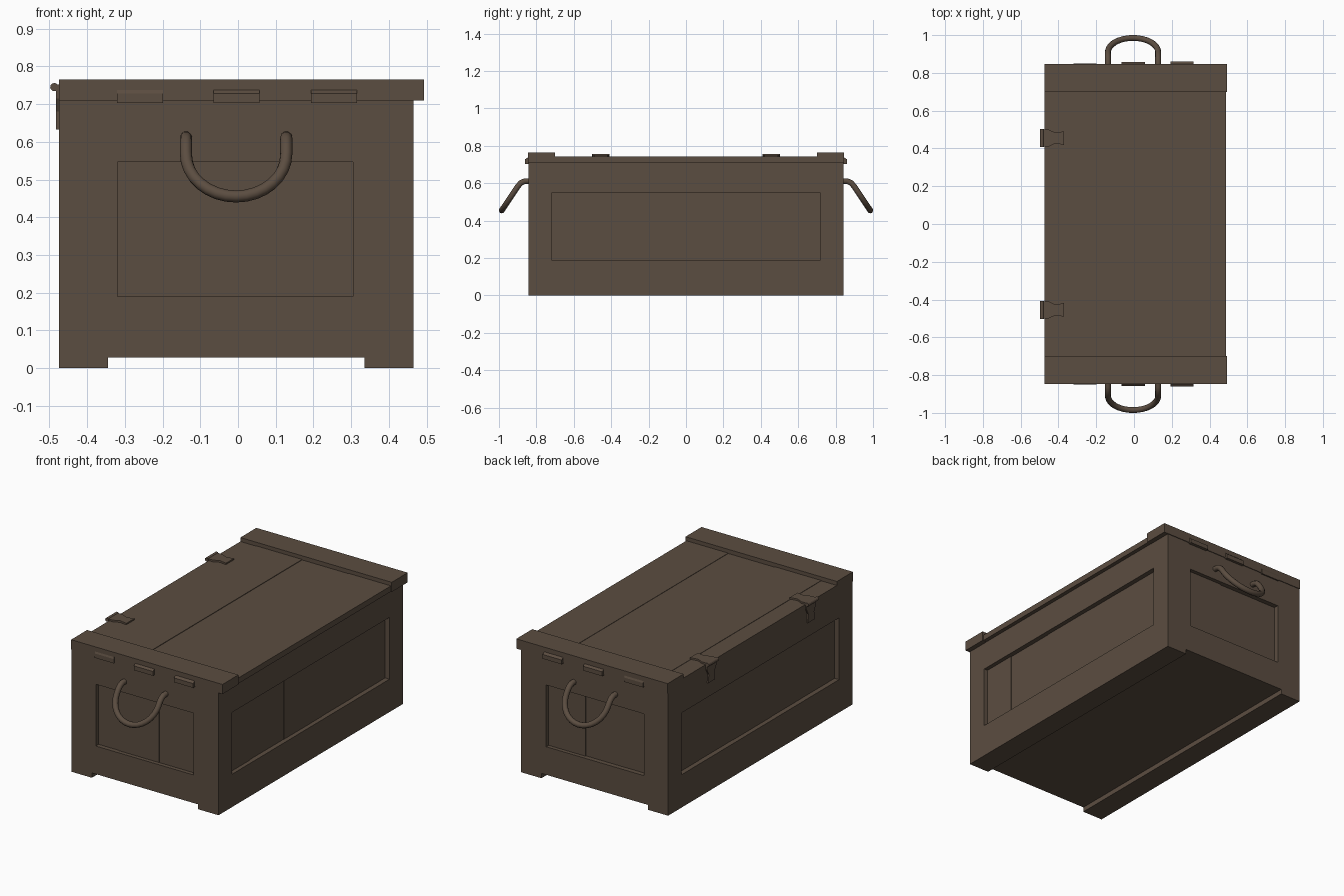
import bpy, bmesh, math, random
from mathutils import Vector

if "Cube" in bpy.data.objects:
    bpy.data.objects.remove(bpy.data.objects["Cube"])

random.seed(4)
wood = bpy.data.materials.new("dark brown wood")
wood.diffuse_color = (0.105, 0.074, 0.052, 1)
wood.use_nodes = True
wood.node_tree.nodes["Principled BSDF"].inputs["Base Color"].default_value = wood.diffuse_color


def finish(name, bm, mat=wood):
    bmesh.ops.recalc_face_normals(bm, faces=bm.faces)
    me = bpy.data.meshes.new(name)
    bm.to_mesh(me)
    bm.free()
    me.materials.append(mat)
    ob = bpy.data.objects.new(name, me)
    bpy.context.collection.objects.link(ob)
    return ob


def prism(name, pts, vec):
    """Extrude a flat polygon along a vector."""
    bm = bmesh.new()
    f = bm.faces.new([bm.verts.new(p) for p in pts])
    r = bmesh.ops.extrude_face_region(bm, geom=[f], use_keep_orig=True)
    vs = [g for g in r["geom"] if isinstance(g, bmesh.types.BMVert)]
    bmesh.ops.translate(bm, verts=vs, vec=vec)
    return finish(name, bm)


def box(name, x, y, z):
    pts = [(x[0], y[0], z[0]), (x[1], y[0], z[0]), (x[1], y[1], z[0]), (x[0], y[1], z[0])]
    return prism(name, pts, (0, 0, z[1] - z[0]))


# Body with two runners along the bottom
X0, X1, Y = -0.475, 0.465, 0.842
PZ = (0.19, 0.547)      # panel opening height
D = 0.032               # recess depth
profile = [(X0, 0), (-0.345, 0), (-0.345, 0.028), (0.335, 0.028),
           (0.335, 0), (X1, 0), (X1, 0.712), (X0, 0.712)]
body = prism("crate_body", [(x, -Y, z) for x, z in profile], (0, 2 * Y, 0))

# Recessed panel openings on all four sides
cutters = [box("cutter", (-0.32, 0.305), (-Y - 0.1, -Y + D), PZ),
           box("cutter", (-0.32, 0.305), (Y - D, Y + 0.1), PZ),
           box("cutter", (X1 - D, X1 + 0.1), (-0.72, 0.72), PZ),
           box("cutter", (X0 - 0.1, X0 + D), (-0.72, 0.72), PZ)]
bpy.context.view_layer.objects.active = body
for c in cutters:
    c.hide_render = True
    m = body.modifiers.new("recess", "BOOLEAN")
    m.operation = "DIFFERENCE"
    m.solver = "EXACT"
    m.object = c
    bpy.ops.object.modifier_apply(modifier=m.name)
for c in cutters:
    bpy.data.objects.remove(c)

# Boards of uneven depth inside the openings
side_cuts = [-0.72, -0.52, -0.21, 0.14, 0.42, 0.72]
end_cuts = [-0.32, -0.19, 0.07, 0.305]
for s in (-1, 1):
    for a, b in zip(side_cuts, side_cuts[1:]):
        t = random.uniform(0.003, 0.010)
        face = X1 if s > 0 else X0
        x = sorted((face - s * (D + 0.005), face - s * (D - t)))
        box("side_board", x, sorted((s * a, s * b)), PZ)
    for a, b in zip(end_cuts, end_cuts[1:]):
        t = random.uniform(0.003, 0.010)
        box("end_board", (a, b), sorted((s * (Y - D - 0.005), s * (Y - D + t))), PZ)

# Lid planks, overhanging on the right
lid_cuts = [X0, -0.375, -0.08, 0.22, 0.488]
for a, b, top in zip(lid_cuts, lid_cuts[1:], (0.742, 0.744, 0.741, 0.743)):
    box("lid_plank", (a, b), (-0.80, 0.80), (0.710, top))

for s in (-1, 1):
    # Raised end battens of the lid
    box("lid_batten", (X0, 0.493), sorted((s * 0.70, s * 0.846)), (0.709, 0.765))
    # Small tabs under the batten ends
    for x, out in ((-0.26, 0.850), (-0.004, 0.858), (0.254, 0.860)):
        tab = [(x - 0.061, s * 0.835, 0.703), (x - 0.061, s * out, 0.703),
               (x - 0.061, s * out, 0.728), (x - 0.061, s * 0.846, 0.738),
               (x - 0.061, s * 0.835, 0.738)]
        prism("lid_tab", tab, (0.122, 0, 0))

    # Bent rod handle
    half = [(0.133, 0.825, 0.612), (0.133, 0.862, 0.611), (0.133, 0.882, 0.602),
            (0.133, 0.898, 0.585)]
    arc = []
    for i in range(17):
        a = math.pi * i / 16
        arc.append((0.133 * math.cos(a), 0.910 + 0.075 * math.sin(a),
                    0.567 - 0.112 * math.sin(a)))
    path = half + arc + [(-x, y, z) for x, y, z in reversed(half)]
    cu = bpy.data.curves.new("handle", "CURVE")
    cu.dimensions = "3D"
    cu.bevel_depth = 0.016
    cu.bevel_resolution = 3
    cu.use_fill_caps = True
    sp = cu.splines.new("POLY")
    sp.points.add(len(path) - 1)
    for p, (x, y, z) in zip(sp.points, path):
        p.co = (x - 0.005, s * y, z, 1)
    cu.materials.append(wood)
    ob = bpy.data.objects.new("handle", cu)
    bpy.context.collection.objects.link(ob)
    bpy.ops.object.select_all(action="DESELECT")
    ob.select_set(True)
    bpy.context.view_layer.objects.active = ob
    bpy.ops.object.convert(target="MESH")
    bpy.ops.object.shade_smooth_by_angle(angle=math.radians(50))

    # Hinges on the left edge: barrel, top leaf and side leaf
    yc = s * 0.455
    barrel = [(-0.487 + 0.011 * math.cos(i * math.pi / 6), yc - 0.047,
               0.745 + 0.011 * math.sin(i * math.pi / 6)) for i in range(12)]
    prism("hinge_barrel", barrel, (0, 0.094, 0))
    top = [(-0.482, 0.044), (-0.450, 0.044), (-0.415, 0.028), (-0.370, 0.036)]
    top += [(x, -y) for x, y in reversed(top)]
    prism("hinge_top_leaf", [(x, yc + y, 0.738) for x, y in top], (0, 0, 0.014))
    low = [(0.044, 0.745), (0.044, 0.715), (0.026, 0.680), (0.030, 0.632)]
    low += [(-y, z) for y, z in reversed(low)]
    prism("hinge_side_leaf", [(-0.483, yc + y, z) for y, z in low], (0.010, 0, 0))
